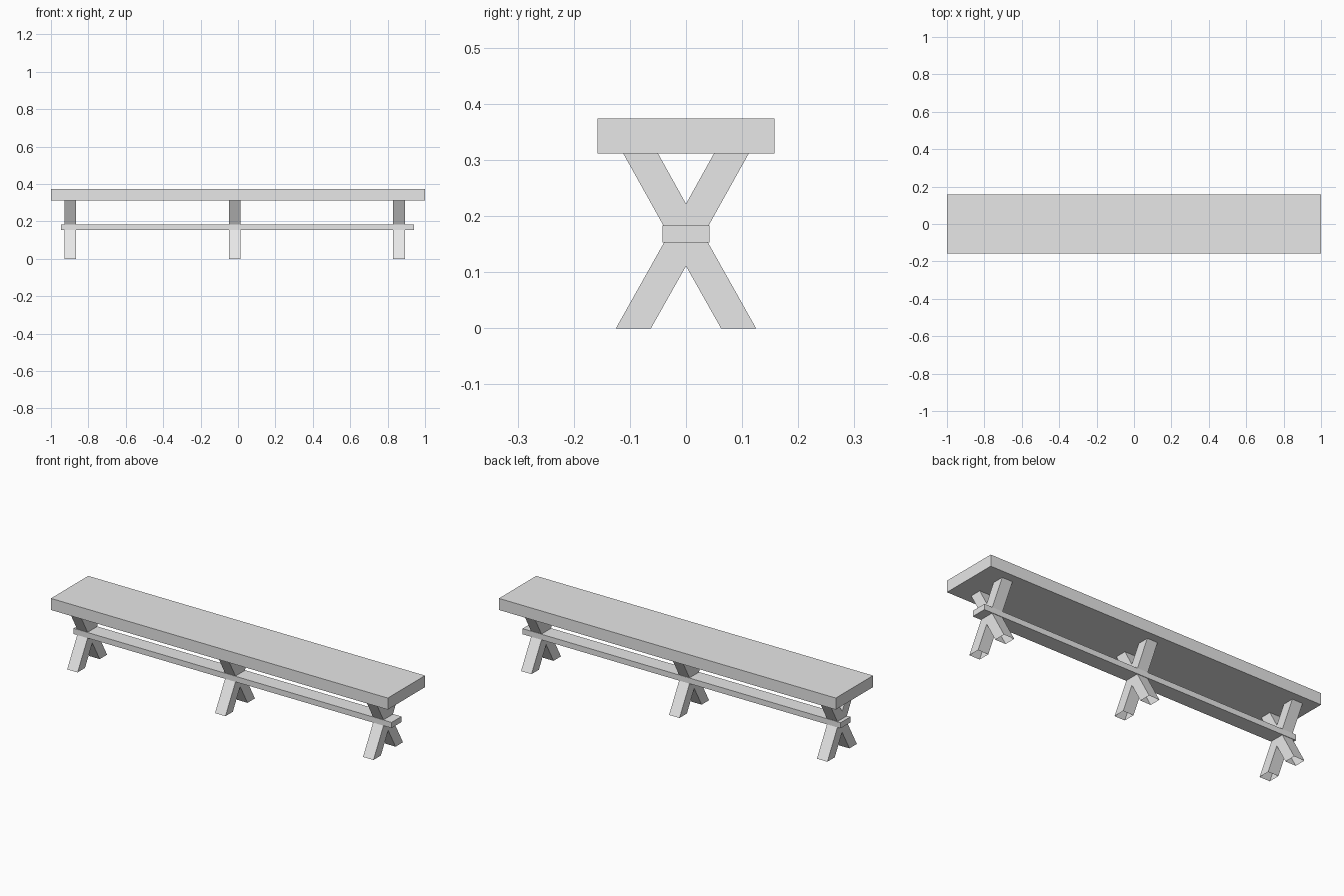
import bpy, bmesh

cube = bpy.data.objects.get("Cube")
if cube:
    bpy.data.objects.remove(cube, do_unlink=True)

GREY = (0.8, 0.8, 0.8, 1)
mat = bpy.data.materials.new("plain grey")
mat.use_nodes = True
mat.diffuse_color = GREY
mat.node_tree.nodes["Principled BSDF"].inputs["Base Color"].default_value = GREY


def prism(name, outline, x0, x1, open_z=()):
    """Extrude a (y, z) outline from x0 to x1, leaving walls at open_z heights open."""
    bm = bmesh.new()
    a = [bm.verts.new((x0, y, z)) for y, z in outline]
    b = [bm.verts.new((x1, y, z)) for y, z in outline]
    bm.faces.new(a[::-1])
    bm.faces.new(b)
    for i in range(len(a)):
        j = (i + 1) % len(a)
        if outline[i][1] == outline[j][1] and outline[i][1] in open_z:
            continue
        bm.faces.new((a[i], a[j], b[j], b[i]))
    bmesh.ops.recalc_face_normals(bm, faces=bm.faces)
    mesh = bpy.data.meshes.new(name)
    bm.to_mesh(mesh)
    bm.free()
    mesh.materials.append(mat)
    obj = bpy.data.objects.new(name, mesh)
    bpy.context.collection.objects.link(obj)
    return obj


def rect(half, z0, z1):
    return [(-half, z0), (half, z0), (half, z1), (-half, z1)]


# Seat plank and the long stretcher through the trestles
TOP = 0.312
prism("seat", rect(0.158, TOP, 0.374), -1, 1)
prism("stretcher", rect(0.042, 0.153, 0.183), -0.947, 0.941)

# X-shaped trestle outline: right half, then its mirror
half = [(0.0, 0.111), (0.0625, 0), (0.125, 0), (0.0312, 0.167),
        (0.112, TOP), (0.05, TOP), (0.0, 0.222)]
outline = half + [(-y, z) for y, z in half[-2:0:-1]]

# Three trestles with hollow feet
for name, x in (("right", -0.896), ("middle", -0.018), ("left", 0.861)):
    prism(name + "_trestle", outline, x - 0.031, x + 0.031, open_z=(0,))
